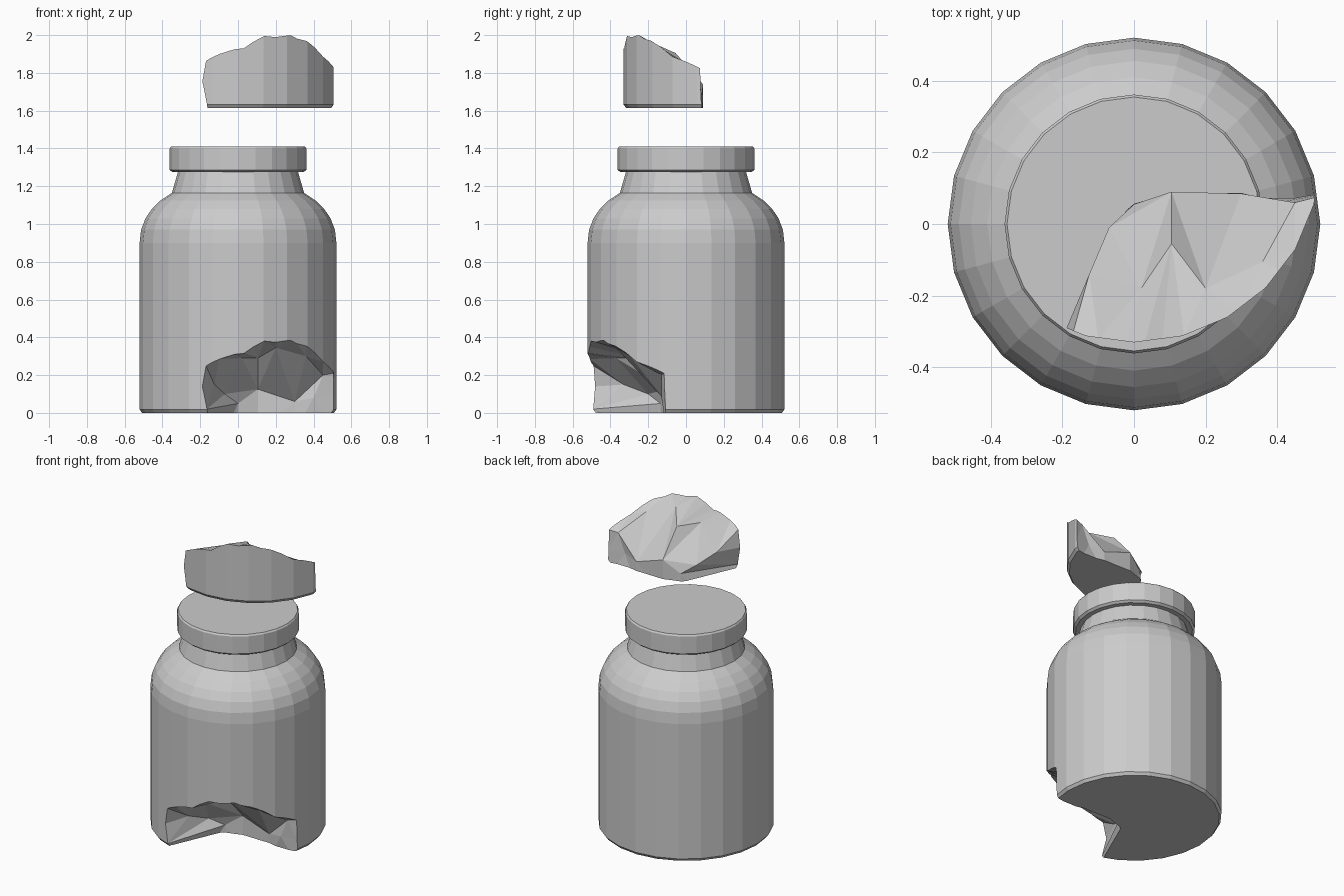
import bpy, bmesh
from math import cos, sin, pi, sqrt
from mathutils import Vector
from mathutils.geometry import delaunay_2d_cdt

if "Cube" in bpy.data.objects:
    bpy.data.objects.remove(bpy.data.objects["Cube"])

SIDES = 24


def add_object(name, bm):
    bmesh.ops.recalc_face_normals(bm, faces=bm.faces[:])
    if bm.calc_volume(signed=True) < 0:
        bmesh.ops.reverse_faces(bm, faces=bm.faces[:])
    mesh = bpy.data.meshes.new(name)
    bm.to_mesh(mesh)
    bm.free()
    ob = bpy.data.objects.new(name, mesh)
    bpy.context.collection.objects.link(ob)
    return ob


def lathe(name, profile):
    """Closed solid from (radius, height) points, flat caps at both ends."""
    bm = bmesh.new()
    rings = [[bm.verts.new((r * cos(2 * pi * i / SIDES), r * sin(2 * pi * i / SIDES), z))
              for i in range(SIDES)] for r, z in profile]
    for a, b in zip(rings, rings[1:]):
        for i in range(SIDES):
            j = (i + 1) % SIDES
            bm.faces.new((a[i], a[j], b[j], b[i]))
    bm.faces.new(rings[0][::-1])
    bm.faces.new(rings[-1])
    return add_object(name, bm)


def boolean(ob, cutter, operation):
    mod = ob.modifiers.new("break", 'BOOLEAN')
    mod.operation, mod.object, mod.solver = operation, cutter, 'EXACT'
    bpy.context.view_layer.update()
    dg = bpy.context.evaluated_depsgraph_get()
    mesh = bpy.data.meshes.new_from_object(ob.evaluated_get(dg))
    ob.modifiers.clear()
    ob.data = mesh


# Jar body with rounded shoulder and tapered neck
BODY = [(.508, 0), (.521, .018), (.521, .9), (.513, .97), (.49, 1.03), (.456, 1.08),
        (.41, 1.125), (.35, 1.165), (.315, 1.285)]
body = lathe("jar_body", BODY)
shard = lathe("broken_shard", BODY)

# Lid
lathe("lid", [(.348, 1.275), (.362, 1.287), (.362, 1.4), (.355, 1.41)])

# Jagged crack line on the wall (x, z), left foot to right foot
RIM = [(-.155, -.1), (-.165, .02), (-.19, .14), (-.17, .25), (-.1, .285), (-.02, .31),
       (.03, .315), (.08, .35), (.14, .38), (.2, .375), (.28, .385), (.31, .37),
       (.36, .355), (.41, .32), (.45, .27), (.48, .25), (.507, .21), (.508, .08), (.51, -.1)]
rim = [Vector((x, -sqrt(.52 ** 2 - x * x), z)) for x, z in RIM]
# Break line across the base, right to left
base = [Vector((x, y, -.1)) for x, y in
        [(.3, -.1), (.105, -.1), (0, -.13), (-.07, -.19), (-.13, -.31)]]
# Corners of the facets inside the break
inner = [Vector(p) for p in
         [(.105, -.245, .29), (.105, -.1, .125), (.36, -.295, .3), (.45, -.13, .2),
          (.3, -.105, .06), (-.07, -.2, .1), (0, -.135, .05), (.2, -.37, .345),
          (.02, -.37, .29), (-.125, -.33, .15), (.4, -.13, .08)]]

# Cutter: faceted break surface, pushed outward past the wall
outline = rim + base
pts = outline + inner
n = len(outline)
coords, _, faces, origin, _, _ = delaunay_2d_cdt(
    [Vector((p.x, p.z)) for p in pts], [], [list(range(n))], 1, 1e-6)
bm = bmesh.new()
vs = [bm.verts.new(p) for p in pts]
outer = [bm.verts.new((p.x * 3, p.y * 3, p.z)) for p in rim]
for f in faces:
    bm.faces.new([vs[origin[i][0]] for i in f])
m = len(rim)
for i in range(m - 1):
    bm.faces.new((vs[i], vs[i + 1], outer[i + 1], outer[i]))
bm.faces.new(outer)
bm.faces.new(vs[m - 1:n] + [vs[0], outer[0], outer[-1]])
bmesh.ops.triangulate(bm, faces=bm.faces[:])
cutter = add_object("break_cutter", bm)
cutter.hide_render = True

# Bite out of the jar, and the matching shard floating above the lid
boolean(body, cutter, 'DIFFERENCE')
boolean(shard, cutter, 'INTERSECT')
shard.location = (0, .19, 1.615)
bpy.data.objects.remove(cutter)
